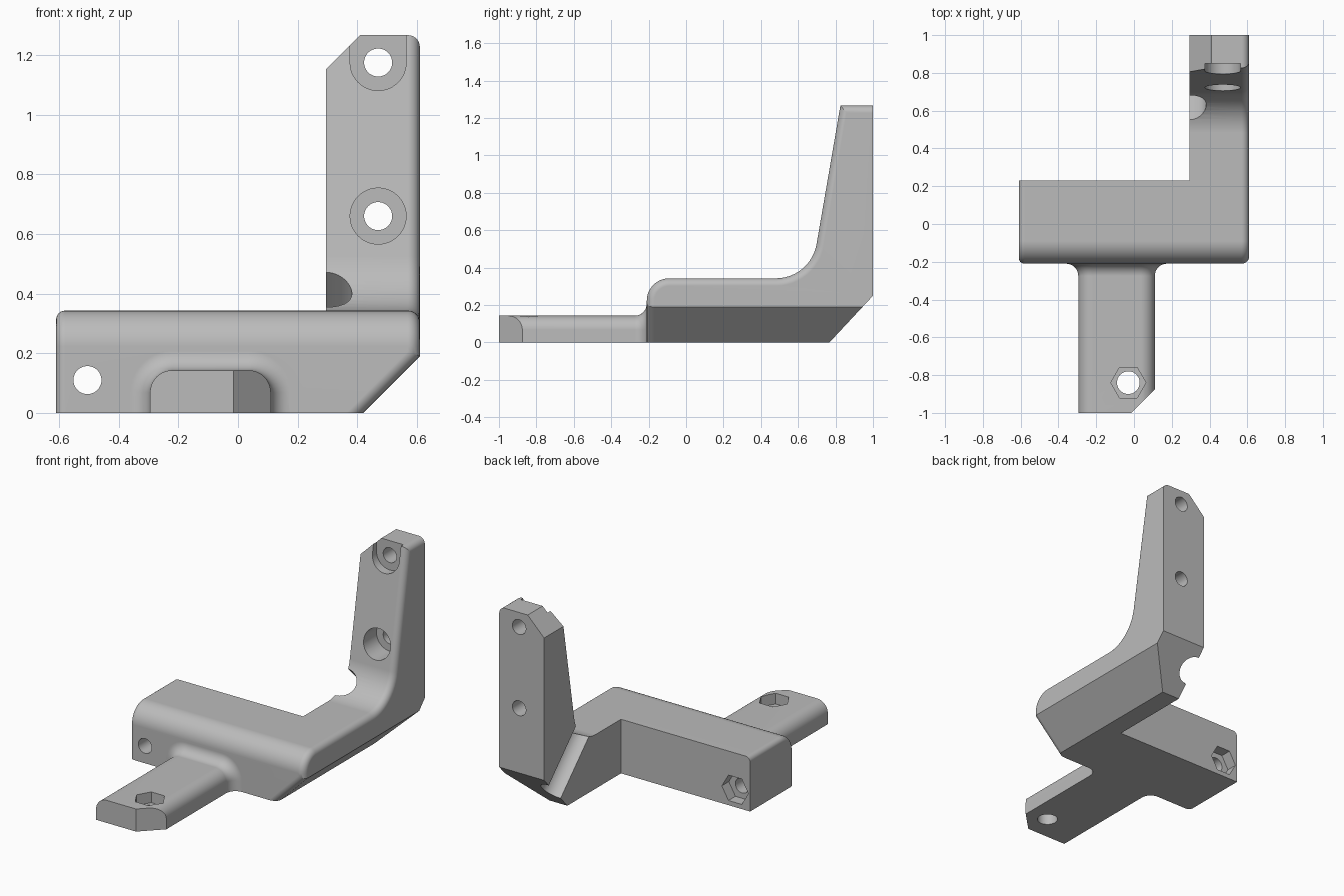
import bpy, bmesh, math
from mathutils import Vector, Matrix

cube = bpy.data.objects.get("Cube")
if cube:
    bpy.data.objects.remove(cube, do_unlink=True)

grey = bpy.data.materials.new("plain grey")
grey.use_nodes = True
grey.diffuse_color = (0.5, 0.5, 0.5, 1)
grey.node_tree.nodes["Principled BSDF"].inputs["Base Color"].default_value = (0.5, 0.5, 0.5, 1)


def make(name, bm):
    bmesh.ops.recalc_face_normals(bm, faces=bm.faces)
    mesh = bpy.data.meshes.new(name)
    bm.to_mesh(mesh)
    bm.free()
    mesh.materials.append(grey)
    ob = bpy.data.objects.new(name, mesh)
    bpy.context.collection.objects.link(ob)
    return ob


def rounded(corners, steps=12):
    """Polygon from (a, b, radius) corners, with arcs where radius > 0."""
    out = []
    for i, (a, b, r) in enumerate(corners):
        p = Vector((a, b))
        if r == 0:
            out.append(p)
            continue
        u = (Vector(corners[i - 1][:2]) - p).normalized()
        v = (Vector(corners[(i + 1) % len(corners)][:2]) - p).normalized()
        half = u.angle(v) / 2
        centre = p + (u + v).normalized() * r / math.sin(half)
        start = p + u * r / math.tan(half) - centre
        turn = start.angle_signed(p + v * r / math.tan(half) - centre)
        for k in range(steps + 1):
            out.append(centre + Matrix.Rotation(-turn * k / steps, 2) @ start)
    return out


def loft(rings):
    """Solid through rings of matching points."""
    bm = bmesh.new()
    rows = [[bm.verts.new(p) for p in ring] for ring in rings]
    n = len(rows[0])
    for lo, hi in zip(rows, rows[1:]):
        for i in range(n):
            bm.faces.new((lo[i], lo[(i + 1) % n], hi[(i + 1) % n], hi[i]))
    bm.faces.new(rows[0])
    bm.faces.new(rows[-1])
    return bm


def rod(centre, direction, radius, length, sides=48):
    """Cylinder or prism starting at centre and running along direction."""
    d = Vector(direction).normalized()
    rot = d.to_track_quat('Z', 'Y').to_matrix().to_4x4()
    mat = Matrix.Translation(Vector(centre) + d * length / 2) @ rot
    bm = bmesh.new()
    bmesh.ops.create_cone(bm, cap_ends=True, segments=sides, radius1=radius,
                          radius2=radius, depth=length,
                          matrix=mat @ Matrix.Rotation(math.pi / 2, 4, 'Z'))
    return bm


def box(lo, hi):
    return loft([[(x, lo[1], lo[2]), (x, hi[1], lo[2]), (x, hi[1], hi[2]), (x, lo[1], hi[2])]
                 for x in (lo[0], hi[0])])


def combine(ob, bm, op='DIFFERENCE'):
    tool = make("cutter", bm)
    tool.hide_render = True
    mod = ob.modifiers.new("cut", 'BOOLEAN')
    mod.operation, mod.solver, mod.object = op, 'EXACT', tool
    bpy.context.view_layer.objects.active = ob
    bpy.ops.object.modifier_apply(modifier=mod.name)
    bpy.data.objects.remove(tool, do_unlink=True)


# Bracket body: side profile swept across the width
W, FRONT, TOP = 0.61, -0.21, 1.267
side = rounded([(FRONT, 0, 0), (FRONT, 0.343, 0.12), (0.667, 0.343, 0.22),
                (0.826, TOP, 0), (1, TOP, 0), (1, 0.25, 0), (0.767, 0, 0)])
bm = loft([[(x, p.x, p.y) for p in side] for x in (-W, W)])

# Sloped underside along the left flank
cut = bmesh.ops.bisect_plane(bm, geom=bm.verts[:] + bm.edges[:] + bm.faces[:],
                             plane_co=(0.42, 0, 0), plane_no=(1, 0, -1), clear_outer=True)
bmesh.ops.holes_fill(bm, edges=[e for e in bm.edges if e.is_boundary])
bmesh.ops.recalc_face_normals(bm, faces=bm.faces)


def near(a, b):
    return abs(a - b) < 1e-3


def is_rim(e, sign):
    a, b = e.verts[0].co, e.verts[1].co
    mid = (a + b) / 2
    if near(a.y, FRONT) and near(b.y, FRONT) and sign > 0:
        if near(a.x - a.z, 0.42) and near(b.x - b.z, 0.42):
            return True
    if not (near(a.x, sign * W) and near(b.x, sign * W)):
        return False
    low = near(a.z, b.z) and mid.z < 0.2
    back = near(mid.y, 1) or mid.y - 0.767 > mid.z * 0.9
    return not low and not back


# Softened outer rims
for sign, size in ((1, 0.04), (-1, 0.03)):
    bmesh.ops.bevel(bm, geom=[e for e in bm.edges if is_rim(e, sign)], offset=size,
                    offset_type='OFFSET', segments=6, profile=0.5, affect='EDGES',
                    clamp_overlap=False)
body = make("bracket", bm)

# Open corner behind the crossbar, and the clipped top of the upright
combine(body, box((-1, 0.23, -1), (0.295, 2, 2)))
combine(body, loft([[(0.2, y, 1.057), (0.41, y, TOP), (0.41, y, 1.5), (0.2, y, 1.5)]
                    for y in (0.5, 1.5)]))

# Front tongue, flaring into the crossbar
rings = []
flare = 0.065
spans = [(-1, 0)] + [(FRONT - flare + flare * math.sin(t), flare * (1 - math.cos(t)))
                     for t in (math.pi / 2 * k / 8 for k in range(9))] + [(-0.12, flare)]
for y, o in spans:
    sec = rounded([(-0.295 - o, 0, 0), (-0.295 - o, 0.143 + o, 0.075 + o),
                   (0.11 + o, 0.143 + o, 0.075 + o), (0.11 + o, 0, 0)], 10)
    rings.append([(p.x, y, p.y) for p in sec])
combine(body, loft(rings), 'UNION')
combine(body, loft([[(-0.015, -1, z), (0.11, -0.875, z), (0.3, -0.875, z), (0.3, -1.2, z),
                     (-0.015, -1.2, z)] for z in (-0.1, 0.3)]))

# Bolt holes with hexagonal nut pockets
combine(body, rod((-0.03, -0.84, -0.1), (0, 0, 1), 0.06, 0.5))
hexa = rod((0, 0, 0), (0, 0, 1), 0.093, 0.3, 6)
bmesh.ops.rotate(hexa, verts=hexa.verts, matrix=Matrix.Rotation(math.pi / 2, 3, 'Z')
                 if abs(max(v.co.x for v in hexa.verts) - 0.093) > 1e-3 else Matrix.Identity(3))
bmesh.ops.translate(hexa, verts=hexa.verts, vec=(-0.03, -0.84, 0.075))
hexb = hexa.copy()
combine(body, hexa)
bmesh.ops.translate(hexb, verts=hexb.verts, vec=(0.03, 0.84, -0.075))
bmesh.ops.rotate(hexb, verts=hexb.verts, matrix=Matrix.Rotation(-math.pi / 2, 3, 'X'))
bmesh.ops.translate(hexb, verts=hexb.verts, vec=(-0.505, 0.16, 0.11))
combine(body, hexb)
combine(body, rod((-0.505, -0.4, 0.11), (0, 1, 0), 0.047, 0.8))

# Counterbored holes in the upright; the upper one opens through the top
for z in (0.66, 1.175):
    combine(body, rod((0.47, 0.4, z), (0, 1, 0), 0.047, 1))
    combine(body, rod((0.47, 0.4, z), (0, 1, 0), 0.094, 0.45))
combine(body, box((0.376, 0.4, 1.175), (0.564, 0.85, 1.5)))

# Slanted half-round channel in the inner flank
combine(body, rod((0.295, 0.32, 0.71), (0, 1, -1), 0.087, 1.2))

# Shading
bpy.ops.object.select_all(action='DESELECT')
body.select_set(True)
bpy.context.view_layer.objects.active = body
bpy.ops.object.shade_smooth_by_angle(angle=math.radians(25))
body.modifiers.new("even shading", 'WEIGHTED_NORMAL').keep_sharp = True
